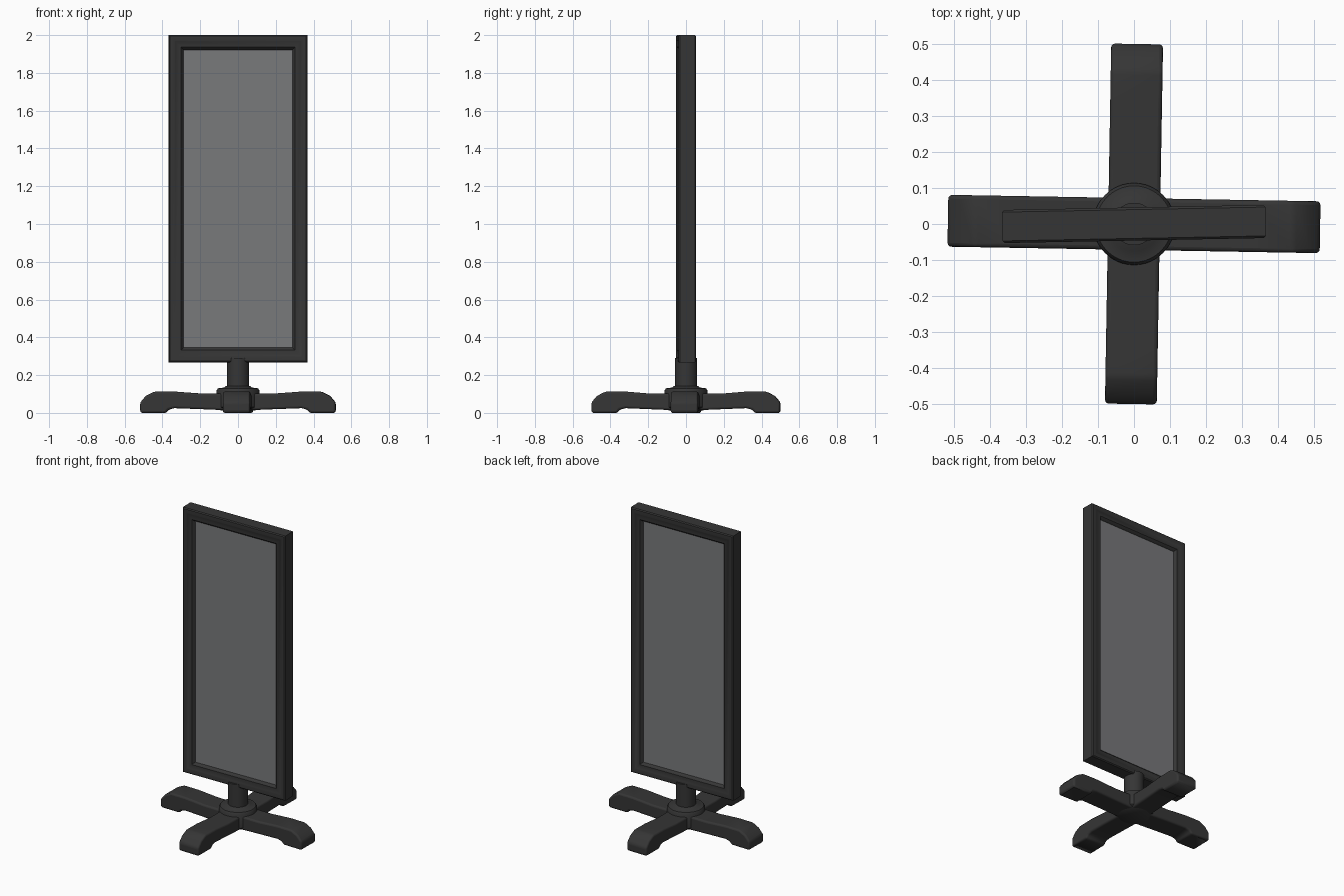
import bpy, bmesh, math
from mathutils import Matrix

cube = bpy.data.objects.get("Cube")
if cube:
    bpy.data.objects.remove(cube, do_unlink=True)


def material(name, color):
    mat = bpy.data.materials.new(name)
    mat.use_nodes = True
    mat.diffuse_color = color
    bsdf = mat.node_tree.nodes["Principled BSDF"]
    bsdf.inputs["Base Color"].default_value = color
    bsdf.inputs["Roughness"].default_value = 0.7
    return mat


BLACK = material("black_plastic", (0.036, 0.036, 0.036, 1))
GREY = material("grey_panel", (0.19, 0.193, 0.2, 1))


def finish(bm, name, mat, turn=0.0, bevel=0.0):
    bmesh.ops.recalc_face_normals(bm, faces=bm.faces)
    bm.transform(Matrix.Rotation(math.radians(turn), 4, "Z"))
    mesh = bpy.data.meshes.new(name)
    bm.to_mesh(mesh)
    bm.free()
    mesh.materials.append(mat)
    obj = bpy.data.objects.new(name, mesh)
    bpy.context.collection.objects.link(obj)
    if bevel:
        mod = obj.modifiers.new("soft_edges", "BEVEL")
        mod.width, mod.segments = bevel, 3
        mod.limit_method, mod.angle_limit = "ANGLE", math.radians(25)
    bpy.ops.object.select_all(action="DESELECT")
    obj.select_set(True)
    bpy.context.view_layer.objects.active = obj
    bpy.ops.object.shade_smooth_by_angle(angle=math.radians(40))
    return obj


def lathe(name, profile, steps=40):
    """Spin (radius, z) points round the z axis."""
    bm = bmesh.new()
    verts = [bm.verts.new((r, 0, z)) for r, z in profile]
    edges = [bm.edges.new(pair) for pair in zip(verts, verts[1:])]
    bmesh.ops.spin(bm, geom=verts + edges, axis=(0, 0, 1), cent=(0, 0, 0),
                   angle=math.tau, steps=steps)
    bmesh.ops.remove_doubles(bm, verts=bm.verts, dist=0.0005)
    return finish(bm, name, BLACK)


# Crossed base legs with dropped feet
def leg(name, half_length, angle):
    s = half_length
    side = [(s, 0.004), (s, 0.055), (s - 0.03, 0.09), (s - 0.075, 0.113),
            (s - 0.18, 0.113), (0.2, 0.103), (0.08, 0.103)]
    under = [(0.08, 0.015), (0.2, 0.02), (s - 0.18, 0.025),
             (s - 0.15, 0.018), (s - 0.135, 0.0), (s - 0.01, 0.0)]
    right = under + side
    outline = right + [(-x, z) for x, z in reversed(right)]
    bm = bmesh.new()
    face = bm.faces.new([bm.verts.new((x, -0.072, z)) for x, z in outline])
    moved = bmesh.ops.extrude_face_region(bm, geom=[face])["geom"]
    bmesh.ops.translate(bm, vec=(0, 0.144, 0),
                        verts=[v for v in moved if isinstance(v, bmesh.types.BMVert)])
    finish(bm, name, BLACK, angle, 0.012)


leg("side_legs", 0.517, -1)
leg("front_back_legs", 0.5, 89)

# Round hub and pole
lathe("hub", [(0, 0.012), (0.09, 0.012), (0.114, 0.03), (0.114, 0.118),
              (0.106, 0.13), (0.075, 0.134), (0.064, 0.142), (0, 0.142)])
lathe("pole", [(0, 0.1), (0.059, 0.1), (0.059, 0.29), (0, 0.29)])

# Mitred frame: a moulding section carried round the four corners
TURN = 1.1
HALF_W, BOTTOM, TOP = 0.366, 0.268, 2.0
half = [(0.0, 0.0), (0.0, 0.04), (0.006, 0.046), (0.028, 0.046), (0.034, 0.042),
        (0.064, 0.042), (0.074, 0.032), (0.08, 0.02)]
section = half + [(i, -y) for i, y in reversed(half[1:])]
bm = bmesh.new()
rings = []
for sx, z, sz in ((-1, BOTTOM, 1), (1, BOTTOM, 1), (1, TOP, -1), (-1, TOP, -1)):
    rings.append([bm.verts.new((sx * (HALF_W - i), y, z + sz * i)) for i, y in section])
n = len(section)
for c in range(4):
    a, b = rings[c], rings[(c + 1) % 4]
    for k in range(n):
        m = (k + 1) % n
        bm.faces.new((a[k], a[m], b[m], b[k]))
finish(bm, "frame", BLACK, TURN)

# Display panel, visible on both faces
bm = bmesh.new()
bmesh.ops.create_cube(bm, size=1)
bm.transform(Matrix.Translation((0, 0, (BOTTOM + TOP) / 2))
             @ Matrix.Diagonal((2 * HALF_W - 0.15, 0.05, TOP - BOTTOM - 0.15, 1)))
finish(bm, "display_panel", GREY, TURN)
